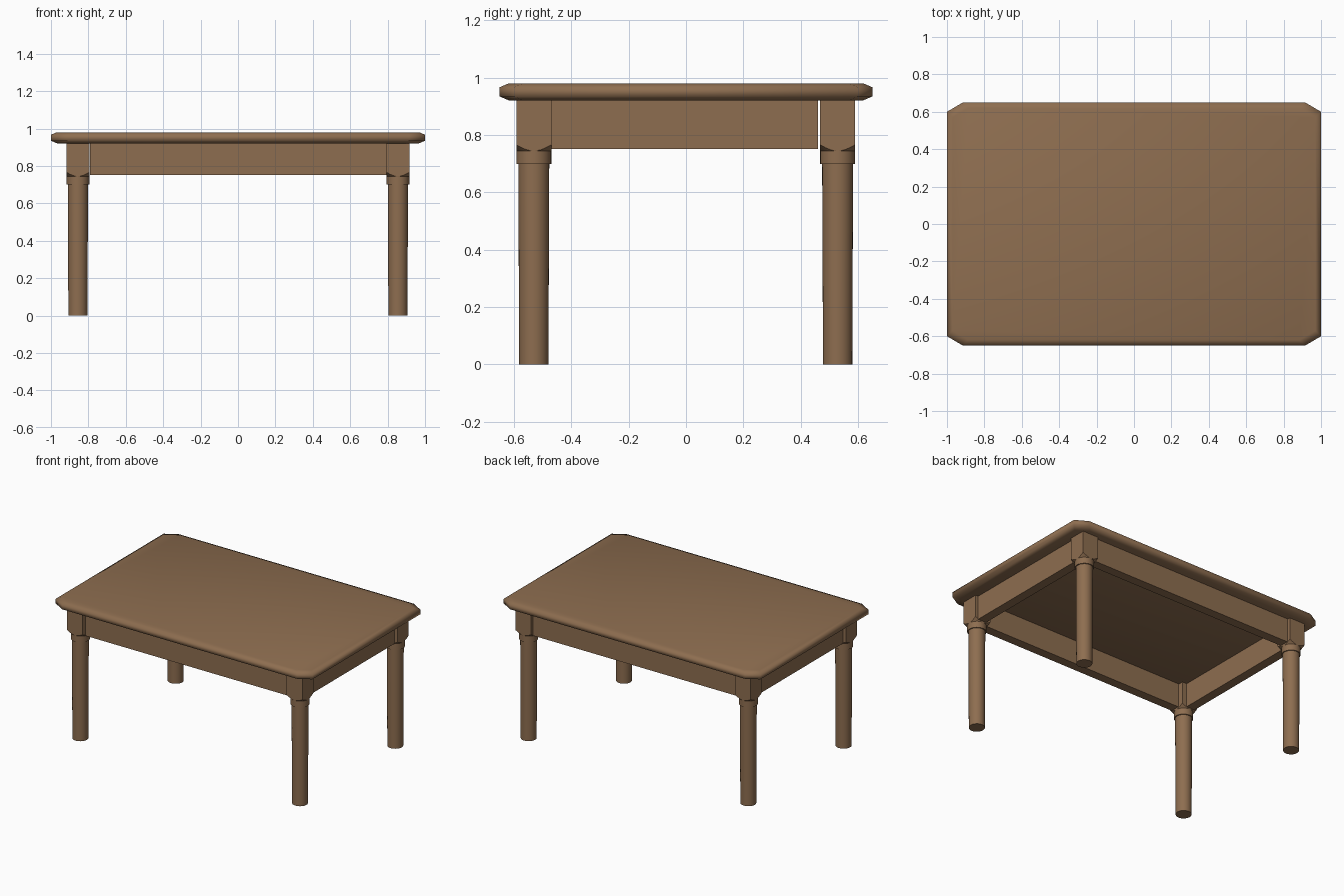
import bpy, bmesh, math

if "Cube" in bpy.data.objects:
    bpy.data.objects.remove(bpy.data.objects["Cube"], do_unlink=True)

wood = bpy.data.materials.new("brown wood")
wood.use_nodes = True
wood.diffuse_color = (0.27, 0.155, 0.08, 1)
wood.node_tree.nodes["Principled BSDF"].inputs["Base Color"].default_value = wood.diffuse_color


def loft(name, rings, smooth_angle, location=(0, 0, 0)):
    """Skin a stack of equally sized rings and cap both ends."""
    bm = bmesh.new()
    loops = [[bm.verts.new(p) for p in ring] for ring in rings]
    n = len(loops[0])
    for low, high in zip(loops, loops[1:]):
        for i in range(n):
            j = (i + 1) % n
            bm.faces.new((low[i], low[j], high[j], high[i]))
    bm.faces.new(loops[0][::-1])
    bm.faces.new(loops[-1])
    mesh = bpy.data.meshes.new(name)
    bm.to_mesh(mesh)
    bm.free()
    mesh.materials.append(wood)
    obj = bpy.data.objects.new(name, mesh)
    obj.location = location
    bpy.context.collection.objects.link(obj)
    bpy.ops.object.select_all(action="DESELECT")
    obj.select_set(True)
    bpy.context.view_layer.objects.active = obj
    bpy.ops.object.shade_smooth_by_angle(angle=math.radians(smooth_angle))
    return obj


def clipped_rectangle(x, y, cut_x, cut_y, z):
    return [(x, cut_y - y, z), (x, y - cut_y, z), (x - cut_x, y, z), (cut_x - x, y, z),
            (-x, y - cut_y, z), (-x, cut_y - y, z), (cut_x - x, -y, z), (x - cut_x, -y, z)]


def box(name, x0, x1, y0, y1, z0, z1):
    corners = ((x0, y0), (x1, y0), (x1, y1), (x0, y1))
    return loft(name, [[(x, y, z) for x, y in corners] for z in (z0, z1)], 20)


# Tabletop: clipped corners and a softly bevelled rim
TOP, UNDER = 0.98, 0.92
loft("tabletop", [clipped_rectangle(1 - inset, 0.65 - inset, 0.085, 0.05, z)
                  for inset, z in ((0.035, UNDER), (0, 0.935), (0, 0.967), (0.03, TOP))], 80)

# Legs: round shaft, collar, and a square block whose corners taper into the collar
SIDES, HALF, COLLAR = 32, 0.061, 0.744
angles = [2 * math.pi * i / SIDES for i in range(SIDES)]


def circle(radius, z):
    return [(radius * math.cos(a), radius * math.sin(a), z) for a in angles]


def square(height):
    ring = []
    for a in angles:
        r = HALF / max(abs(math.cos(a)), abs(math.sin(a)))
        ring.append((r * math.cos(a), r * math.sin(a), height(r)))
    return ring


leg_rings = [circle(0.051, 0), circle(0.054, 0.70), circle(HALF, 0.70), circle(HALF, COLLAR),
             square(lambda r: COLLAR + 0.001 + 0.85 * (r - HALF)), square(lambda r: UNDER)]
for side, x in (("right", -0.856), ("left", 0.855)):
    for end, y in (("front", -0.531), ("back", 0.529)):
        loft(f"{end}_{side}_leg", leg_rings, 20, (x, y, 0))

# Aprons: thick boards set back from the outer faces of the blocks
THICK, BOTTOM = 0.065, 0.752
for end, s in (("front", -1), ("back", 1)):
    y0, y1 = sorted((s * 0.57, s * (0.57 - THICK)))
    box(f"{end}_apron", -0.79, 0.794, y0, y1, BOTTOM, UNDER)
for side, s in (("right", -1), ("left", 1)):
    x0, x1 = sorted((s * 0.895, s * (0.895 - THICK)))
    box(f"{side}_apron", x0, x1, -0.47, 0.46, BOTTOM, UNDER)
